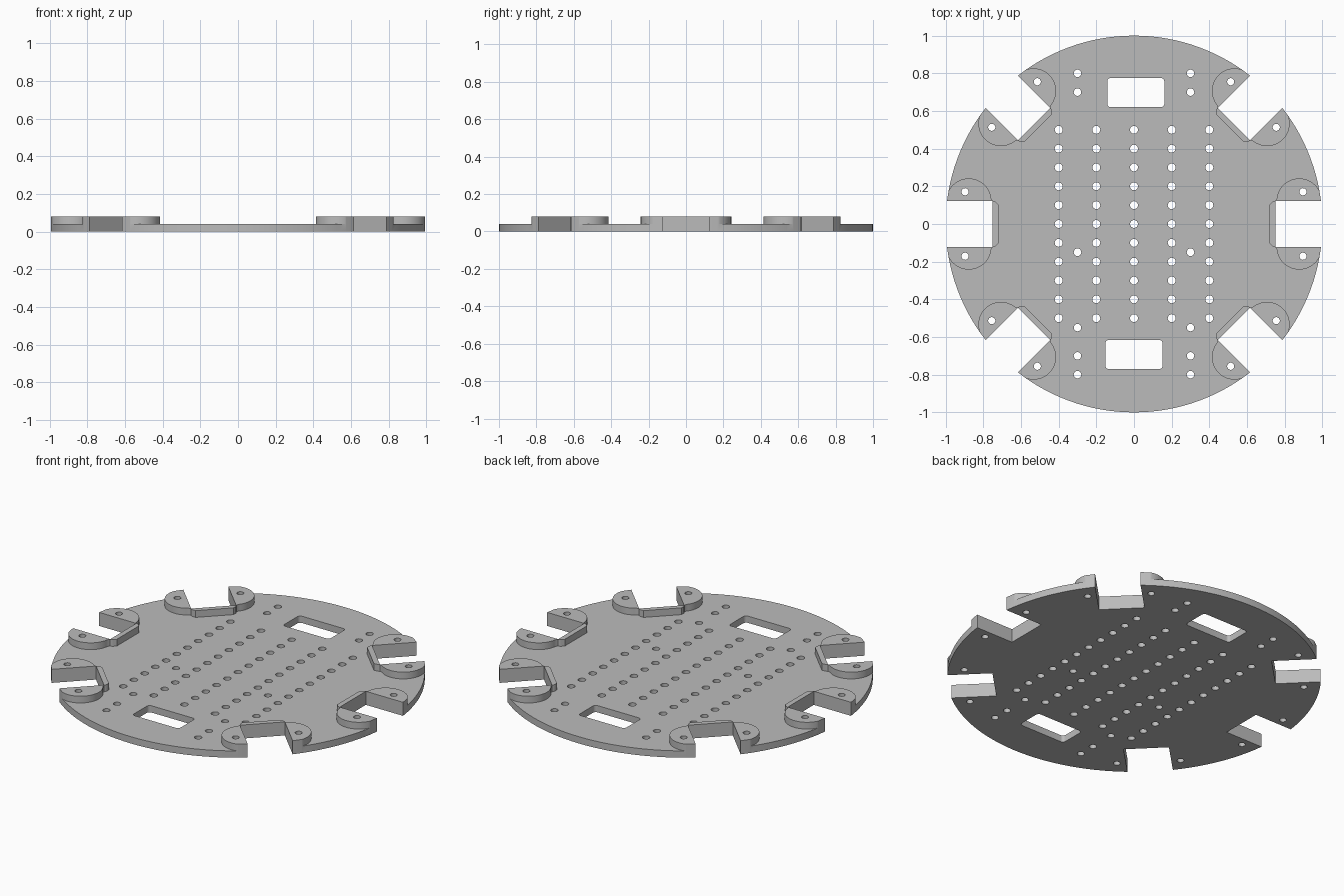
import bpy, bmesh, math
from mathutils import Matrix

if "Cube" in bpy.data.objects:
    bpy.data.objects.remove(bpy.data.objects["Cube"])

PLATE, TOP = 0.04, 0.08              # plate thickness, raised pad height
HALF, DEPTH = 0.122, 0.75            # notch half width, notch inner distance
LOBE_X, LOBE_R = 0.877, 0.12         # rounded pad beside each notch
ANGLES = [math.radians(a) for a in (0, 45, 135, 180, 225, 315)]


def circle(x, y, r, n):
    return [(x + r * math.cos(2 * math.pi * i / n),
             y + r * math.sin(2 * math.pi * i / n)) for i in range(n)]


def box(x0, x1, y0, y1):
    return [(x0, y0), (x1, y0), (x1, y1), (x0, y1)]


def rounded_box(x0, x1, y0, y1, r=0.018, n=5):
    pts = []
    for k, (cx, cy) in enumerate(box(x0 + r, x1 - r, y0 + r, y1 - r)):
        for i in range(n + 1):
            a = math.pi + k * math.pi / 2 + i * math.pi / 2 / n
            pts.append((cx + r * math.cos(a), cy + r * math.sin(a)))
    return pts


def turn(pts, a):
    m = Matrix.Rotation(a, 2)
    return [(m[0][0] * x + m[0][1] * y, m[1][0] * x + m[1][1] * y) for x, y in pts]


def prisms(name, outlines, z0, z1):
    """One object made of separate straight prisms."""
    bm = bmesh.new()
    for pts in outlines:
        face = bm.faces.new([bm.verts.new((x, y, z0)) for x, y in pts])
        ext = bmesh.ops.extrude_face_region(bm, geom=[face])
        for v in ext["geom"]:
            if isinstance(v, bmesh.types.BMVert):
                v.co.z = z1
    bmesh.ops.recalc_face_normals(bm, faces=bm.faces)
    me = bpy.data.meshes.new(name)
    bm.to_mesh(me)
    bm.free()
    ob = bpy.data.objects.new(name, me)
    bpy.context.collection.objects.link(ob)
    return ob


def boolean(ob, tool, op):
    mod = ob.modifiers.new(op, 'BOOLEAN')
    mod.operation, mod.solver, mod.object = op, 'EXACT', tool
    bpy.ops.object.select_all(action='DESELECT')
    bpy.context.view_layer.objects.active = ob
    ob.select_set(True)
    bpy.ops.object.modifier_apply(modifier=mod.name)
    bpy.data.objects.remove(tool)


# Oversized slab, trimmed to a disc after the pads are added
plate = prisms("base_plate", [box(-1.2, 1.2, -1.2, 1.2)], 0, PLATE)

# Raised pads: two round lobes joined by a thin wall behind the notch
half = [(LOBE_X + LOBE_R * math.cos(math.radians(a)),
         HALF + LOBE_R * math.sin(math.radians(a))) for a in range(-6, 175, 6)]
half += [(0.75, 0.123), (0.737, 0.12), (0.72, 0.103)]
pad = half + [(x, -y) for x, y in reversed(half)]
boolean(plate, prisms("pads", [turn(pad, a) for a in ANGLES], PLATE / 2, TOP), 'UNION')
boolean(plate, prisms("rim", [circle(0, 0, 1, 144)], -0.1, 0.2), 'INTERSECT')

# Notches, pad holes and the two windows
cuts = []
for a in ANGLES:
    cuts.append(turn(box(DEPTH, 1.3, -HALF, HALF), a))
    cuts += [turn(circle(0.897, s * 0.171, 0.019, 20), a) for s in (1, -1)]
cuts.append(rounded_box(-0.142, 0.161, 0.62, 0.775))
cuts.append(rounded_box(-0.152, 0.152, -0.77, -0.616))

# Grid of holes and the extra side holes
for i in range(-2, 3):
    for j in range(-5, 6):
        cuts.append(circle(i * 0.2, j * 0.1, 0.021, 20))
for y in (0.8, 0.7, -0.15, -0.55, -0.7, -0.8):
    cuts += [circle(s * 0.3, y, 0.02, 20) for s in (1, -1)]
boolean(plate, prisms("cutouts", cuts, -0.2, 0.3), 'DIFFERENCE')

# Single grey finish
grey = bpy.data.materials.new("grey")
grey.diffuse_color = (0.5, 0.5, 0.5, 1)
grey.use_nodes = True
grey.node_tree.nodes["Principled BSDF"].inputs["Base Color"].default_value = grey.diffuse_color
plate.data.materials.clear()
plate.data.materials.append(grey)
for p in plate.data.polygons:
    p.material_index = 0
bpy.ops.object.shade_smooth_by_angle(angle=math.radians(30))
